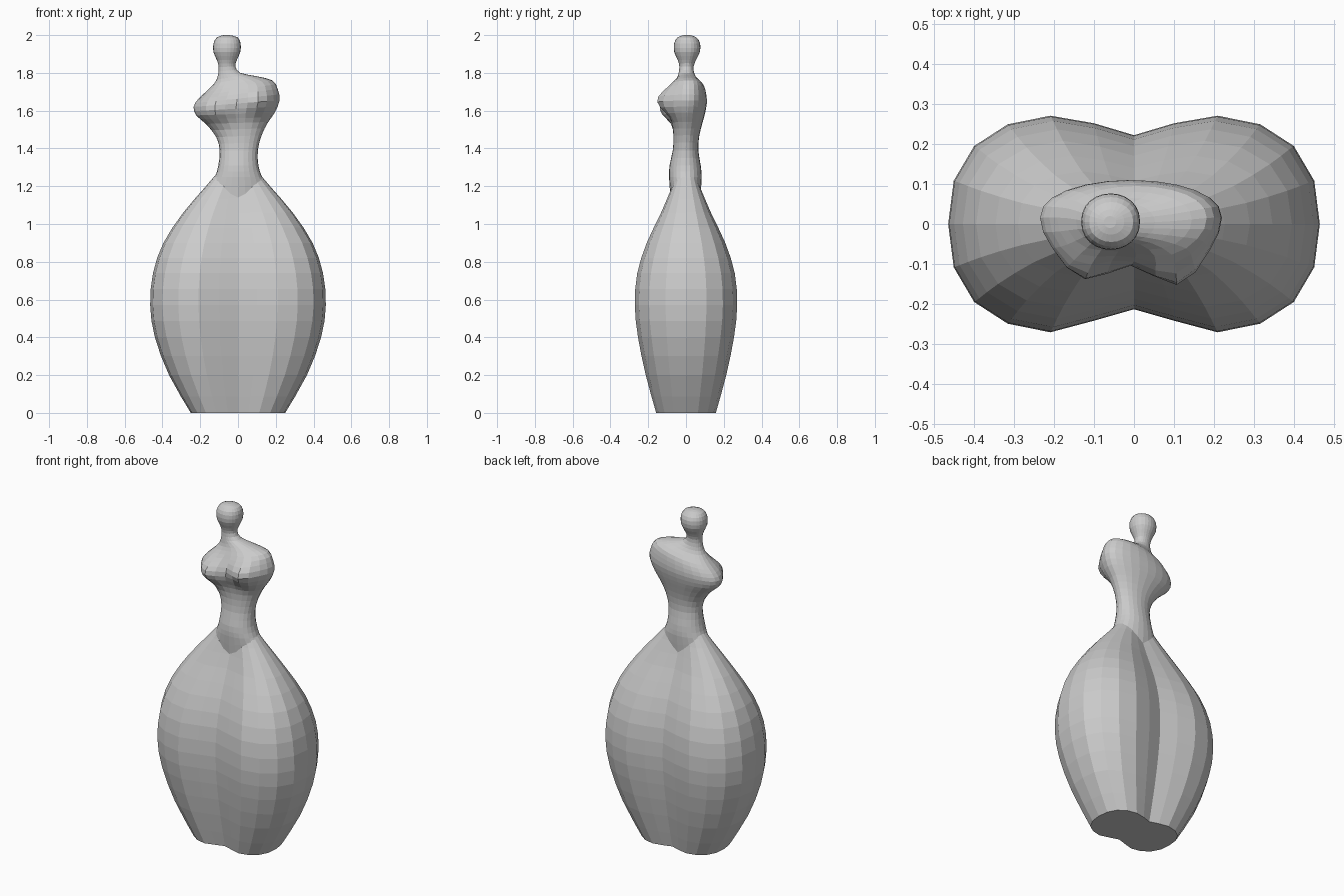
import bpy, bmesh, math

if "Cube" in bpy.data.objects:
    bpy.data.objects.remove(bpy.data.objects["Cube"])


def catmull(keys, steps):
    # smooth in-between rows through the key rows
    out = []
    n = len(keys)
    for i in range(n - 1):
        p0, p1 = keys[max(i - 1, 0)], keys[i]
        p2, p3 = keys[i + 1], keys[min(i + 2, n - 1)]
        for s in range(steps):
            t = s / steps
            out.append([0.5 * (2 * b + (c - a) * t + (2 * a - 5 * b + 4 * c - d) * t * t
                               + (3 * b - a - 3 * c + d) * t ** 3)
                        for a, b, c, d in zip(p0, p1, p2, p3)])
    out.append(list(keys[-1]))
    return out


def loft(name, rings):
    bm = bmesh.new()
    rows = [[bm.verts.new(p) for p in ring] for ring in rings]
    n = len(rows[0])
    for a, b in zip(rows, rows[1:]):
        for i in range(n):
            j = (i + 1) % n
            bm.faces.new((a[i], a[j], b[j], b[i]))
    bm.faces.new(rows[0][::-1])
    bm.faces.new(rows[-1])
    bmesh.ops.recalc_face_normals(bm, faces=bm.faces)
    me = bpy.data.meshes.new(name)
    bm.to_mesh(me)
    bm.free()
    ob = bpy.data.objects.new(name, me)
    bpy.context.collection.objects.link(ob)
    return ob


# skirt: two-lobed, 24-sided section scaled along a bulging profile
quad = [(1, 0), (.97, .4), (.86, .72), (.68, .92), (.45, 1), (.215, .93), (0, .82)]
half = quad + [(-x, y) for x, y in quad[-2::-1]]
section = half + [(x, -y * (.96 if abs(x) < .3 else 1)) for x, y in half[-2:0:-1]]
skirt_keys = [  # z, half width, half depth
    (0, .25, .158), (.2, .365, .213), (.4, .44, .254), (.57, .465, .271),
    (.74, .45, .258), (.9, .395, .208), (1.06, .29, .132), (1.2, .17, .073), (1.27, .11, .05)]
loft("skirt", [[(x * rx, y * ry, z) for x, y in section]
               for z, rx, ry in catmull(skirt_keys, 2)])

# torso, neck and head: tilted rings given by left end, right end, front and back
body_keys = [  # x left, z left, x right, z right, y front, y back
    (-.15, 1.215, .15, 1.215, -.082, .077),
    (-.122, 1.25, .127, 1.25, -.09, .083),
    (-.104, 1.31, .108, 1.31, -.087, .078),
    (-.097, 1.39, .105, 1.39, -.07, .065),
    (-.115, 1.46, .125, 1.47, -.066, .07),
    (-.17, 1.53, .16, 1.54, -.072, .087),
    (-.222, 1.575, .195, 1.59, -.08, .1),
    (-.235, 1.62, .22, 1.655, -.08, .11),
    (-.212, 1.66, .21, 1.715, -.075, .107),
    (-.17, 1.70, .182, 1.76, -.065, .095),
    (-.125, 1.745, .10, 1.782, -.05, .065),
    (-.107, 1.785, .012, 1.80, -.04, .045),
    (-.102, 1.83, -.014, 1.835, -.035, .04),
    (-.112, 1.868, -.006, 1.868, -.044, .053),
    (-.13, 1.91, .012, 1.91, -.062, .073),
    (-.13, 1.955, .014, 1.955, -.063, .075),
    (-.112, 1.988, -.002, 1.988, -.045, .055),
    (-.075, 2.0, -.045, 2.0, -.01, .02)]
busts = [(-.125, 1.615, .07), (.11, 1.655, .085)]  # x, z, bulge
N = 24
rings = []
for k, (xl, zl, xr, zr, yf, yb) in enumerate(catmull(body_keys, 2)):
    ring = []
    for i in range(N):
        a = 2 * math.pi * i / N
        c, s = math.cos(a), math.sin(a)
        x = (xl + xr) / 2 + (xr - xl) / 2 * c
        z = (zl + zr) / 2 + (zr - zl) / 2 * c
        y = (yf + yb) / 2 + (yb - yf) / 2 * math.copysign(abs(s) ** .9, s)
        if s < 0:  # bust
            for bx, bz, amp in busts:
                d = ((x - bx) / .062) ** 2 + ((z - bz) / .055) ** 2
                y -= amp * math.exp(-d / 2) * min(1, -s * 1.6)
        if k < 2:  # pointed waistline, front and back
            z -= (.075, .035)[k] * max(0, 1 - abs(c))
        ring.append((x, y, z))
    rings.append(ring)
loft("torso_and_head", rings)
